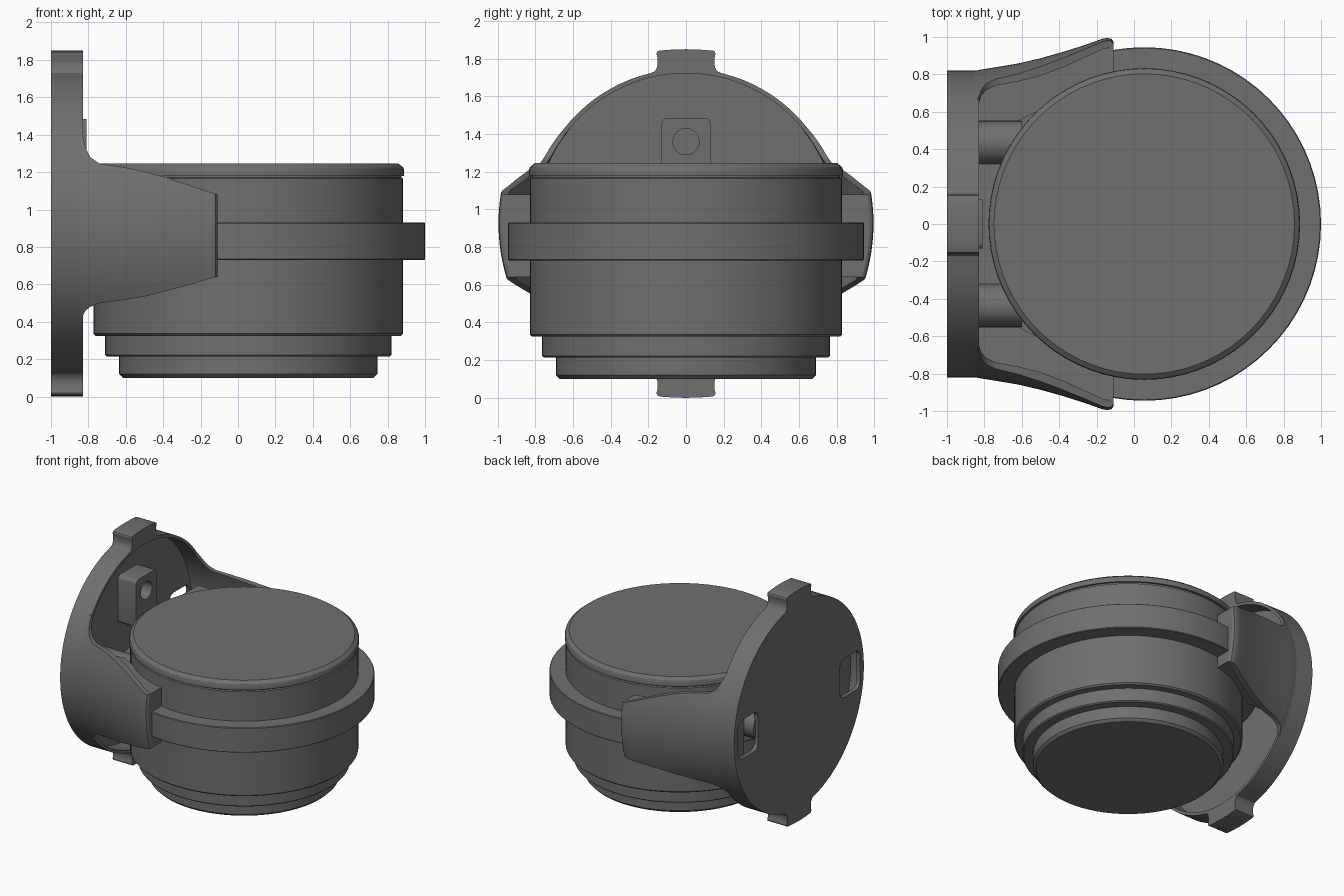
import bpy, bmesh
from math import sin, cos, pi, sqrt, atan2

if "Cube" in bpy.data.objects:
    bpy.data.objects.remove(bpy.data.objects["Cube"])

CX, CZ, R = 0.055, 0.925, 0.82   # barrel axis x, plate centre height, plate radius
FLOOR = -.97                     # inner floor of the dished plate
grey = bpy.data.materials.new("dark_grey")
grey.diffuse_color = (.16, .16, .16, 1)
grey.use_nodes = True
grey.node_tree.nodes["Principled BSDF"].inputs["Base Color"].default_value = grey.diffuse_color


def shade(ob):
    bpy.ops.object.select_all(action='DESELECT')
    ob.select_set(True)
    bpy.context.view_layer.objects.active = ob
    bpy.ops.object.shade_smooth_by_angle(angle=0.5)


def finish(name, bm):
    bmesh.ops.remove_doubles(bm, verts=bm.verts, dist=1e-5)
    bmesh.ops.recalc_face_normals(bm, faces=bm.faces)
    me = bpy.data.meshes.new(name)
    bm.to_mesh(me)
    bm.free()
    me.materials.append(grey)
    ob = bpy.data.objects.new(name, me)
    bpy.context.collection.objects.link(ob)
    shade(ob)
    return ob


def lathe(name, prof, closed=False, n=72):
    bm = bmesh.new()
    vs = [bm.verts.new((r + CX, 0, z)) for r, z in prof]
    pairs = list(zip(vs, vs[1:])) + ([(vs[-1], vs[0])] if closed else [])
    es = [bm.edges.new(p) for p in pairs]
    bmesh.ops.spin(bm, geom=vs + es, cent=(CX, 0, 0), axis=(0, 0, 1), angle=2 * pi, steps=n)
    return finish(name, bm)


def loft(name, sections):
    bm = bmesh.new()
    loops = [[bm.verts.new(p) for p in sec] for sec in sections]
    for a, b in zip(loops, loops[1:]):
        for i in range(len(a)):
            j = (i + 1) % len(a)
            bm.faces.new((a[i], a[j], b[j], b[i]))
    bm.faces.new(loops[0])
    bm.faces.new(loops[-1])
    return finish(name, bm)


def extrude_x(name, pts, x0, x1):
    return loft(name, [[(x, y, z) for y, z in pts] for x in (x0, x1)])


def box_pts(y0, y1, z0, z1, r=0.03, n=4):
    out = []
    for k, (y, z) in enumerate([(y1 - r, z1 - r), (y0 + r, z1 - r), (y0 + r, z0 + r), (y1 - r, z0 + r)]):
        for i in range(n + 1):
            a = (k + i / n) * pi / 2
            out.append((y + r * cos(a), z + r * sin(a)))
    return out


def circle_pts(y, z, r, n=32):
    return [(y + r * cos(2 * pi * i / n), z + r * sin(2 * pi * i / n)) for i in range(n)]


def cut(ob, cutter):
    m = ob.modifiers.new("cut", 'BOOLEAN')
    m.operation, m.object, m.solver = 'DIFFERENCE', cutter, 'EXACT'
    bpy.context.view_layer.objects.active = ob
    bpy.ops.object.modifier_apply(modifier=m.name)
    bpy.data.objects.remove(cutter)
    shade(ob)


# stepped barrel with lid groove
lathe("barrel", [(0, .1), (.67, .1), (.69, .12), (.69, .215), (.757, .215), (.765, .223),
                 (.765, .325), (.817, .325), (.828, .336), (.828, 1.165), (.818, 1.17),
                 (.818, 1.18), (.833, 1.18), (.833, 1.21), (.828, 1.225), (.803, 1.245), (0, 1.245)])
# clamp ring
lathe("clamp_ring", [(.8, .73), (.94, .73), (.945, .735), (.945, .925), (.94, .93), (.8, .93)], True)

# round dished mounting plate with a tab at top and bottom
quarter = [(R * cos(a), R * sin(a)) for a in
           [i / 20 * atan2(.797, .195) for i in range(21)]]
quarter += [(.17, .805), (.157, .82), (.15, .845), (.15, .875), (.157, .9), (.153, .912),
            (.14, .918), (.07, .923)]
upper = quarter + [(0, .925)] + [(-y, z) for y, z in reversed(quarter)]
outline = upper + [(y, -z) for y, z in reversed(upper[1:-1])]
plate = extrude_x("mounting_plate", [(y, z + CZ) for y, z in outline], -1, -.83)
cut(plate, extrude_x("dish_cutter", circle_pts(0, CZ, .797, 96), FLOOR, -.7))
for s in (-1, 1):
    y0, y1 = sorted((s * .52, s * .77))
    cut(plate, extrude_x("slot_cutter", box_pts(y0, y1, .77, 1.08, .05), -1.1, -.9))

# lug with a hole, standing on the dish floor
lug = extrude_x("hole_lug", box_pts(-.13, .13, 1.1, 1.485), FLOOR - .01, -.81)
cut(lug, extrude_x("lug_hole_cutter", circle_pts(0, 1.36, .07), -.9, -.7))

# flared arms, lofted along x: x, outer radius, inner radius, top, bottom
stations = [(-.86, .819, .796, 1.43, .40), (-.83, .823, .797, 1.39, .43), (-.815, .827, .798, 1.33, .46),
            (-.79, .83, .80, 1.28, .48), (-.74, .838, .806, 1.245, .50), (-.62, .858, .82, 1.228, .515),
            (-.5, .886, .84, 1.203, .535), (-.38, .92, .872, 1.17, .565), (-.26, .958, .915, 1.13, .597),
            (-.17, .99, .95, 1.1, .625), (-.14, .995, .955, 1.09, .633), (-.12, .99, .95, 1.083, .638),
            (-.11, .975, .94, 1.08, .64)]
N = 14


def arc(x, r, z0, z1, s):
    zs = [z0 + (z1 - z0) * i / N for i in range(N + 1)]
    return [(x, s * sqrt(r * r - (z - CZ) ** 2), z) for z in zs]


for side, s in (("front", -1), ("back", 1)):
    loft(side + "_arm", [arc(x, ro, zb, zt, s) + arc(x, ri, zb, zt, s)[::-1]
                         for x, ro, ri, zt, zb in stations])
    # solid block filling between arm, plate and barrel
    blocks = []
    for x, ro, ri, zt, zb in [(-.9, .81, .8, 0, 0)] + stations[1::2] + stations[-1:]:
        y = max(.55, sqrt(max(0, .8 ** 2 - (x - CX) ** 2)))
        blocks.append(arc(x, (ro + ri) / 2, .642, 1.078, s) + [(x, s * y, 1.078), (x, s * y, .642)])
    loft(side + "_arm_block", blocks)
    # screw boss between plate and barrel
    extrude_x(side + "_boss", circle_pts(s * .435, .93, .115), FLOOR - .01, -.6)
